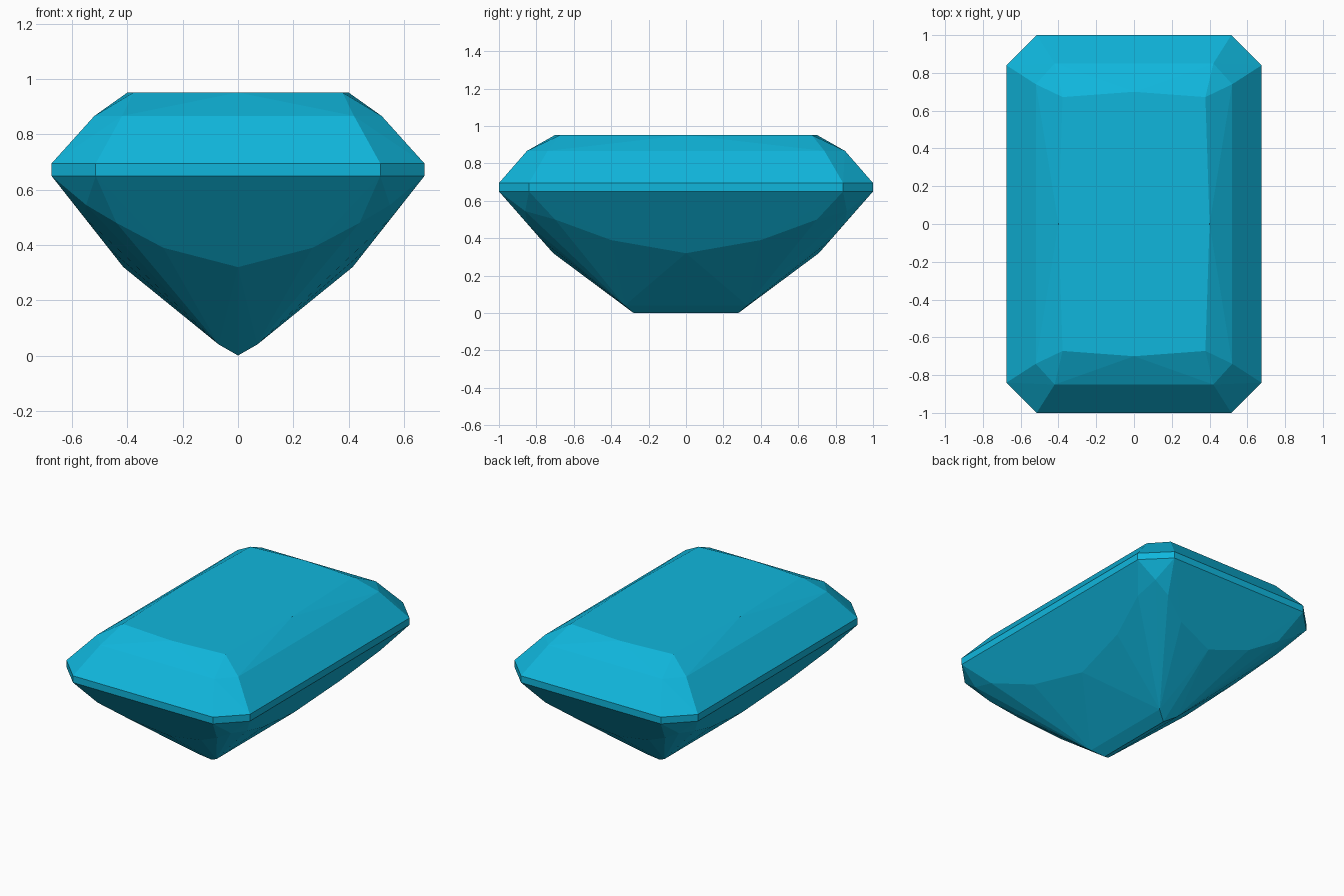
import bpy
import bmesh

if "Cube" in bpy.data.objects:
    bpy.data.objects.remove(bpy.data.objects["Cube"])

# One quarter of the facet corners, level by level; mirrored in x and y below
levels = [
    # table
    [(0, 0.70, 0.952), (0.378, 0.672, 0.952), (0.40, 0, 0.952)],
    # crown break
    [(0.42, 0.85, 0.867), (0.52, 0.74, 0.867)],
    # girdle band, top and bottom
    [(0.515, 1.0, 0.695), (0.675, 0.84, 0.695)],
    [(0.515, 1.0, 0.65), (0.675, 0.84, 0.65)],
    # pavilion: corner tip, then scalloped lower edges of end and side facets
    [(0.55, 0.86, 0.545)],
    [(0.44, 0.85, 0.48), (0.27, 0.772, 0.39), (0, 0.71, 0.32)],
    [(0.556, 0.70, 0.50), (0.47, 0.40, 0.39), (0.415, 0, 0.32)],
    # keel
    [(0.07, 0.328, 0.04), (0, 0.28, 0.0)],
]

points = set()
for level in levels:
    for x, y, z in level:
        for sx in (-1, 1):
            for sy in (-1, 1):
                points.add((x * sx + 0.0, y * sy + 0.0, z))

# Cut stone: every facet is a face of the convex hull
bm = bmesh.new()
for p in sorted(points):
    bm.verts.new(p)
hull = bmesh.ops.convex_hull(bm, input=bm.verts[:])
loose = [v for v in bm.verts if not v.link_faces]
bmesh.ops.delete(bm, geom=loose, context='VERTS')
bmesh.ops.dissolve_limit(bm, angle_limit=0.005, verts=bm.verts[:], edges=bm.edges[:])
bmesh.ops.recalc_face_normals(bm, faces=bm.faces[:])

mesh = bpy.data.meshes.new("cut_gemstone")
bm.to_mesh(mesh)
bm.free()
gem = bpy.data.objects.new("cut_gemstone", mesh)
bpy.context.collection.objects.link(gem)

# Blue gem colour
mat = bpy.data.materials.new("gem_blue")
mat.diffuse_color = (0.005, 0.47, 0.72, 1)
mat.use_nodes = True
mat.node_tree.nodes["Principled BSDF"].inputs["Base Color"].default_value = mat.diffuse_color
mesh.materials.append(mat)
